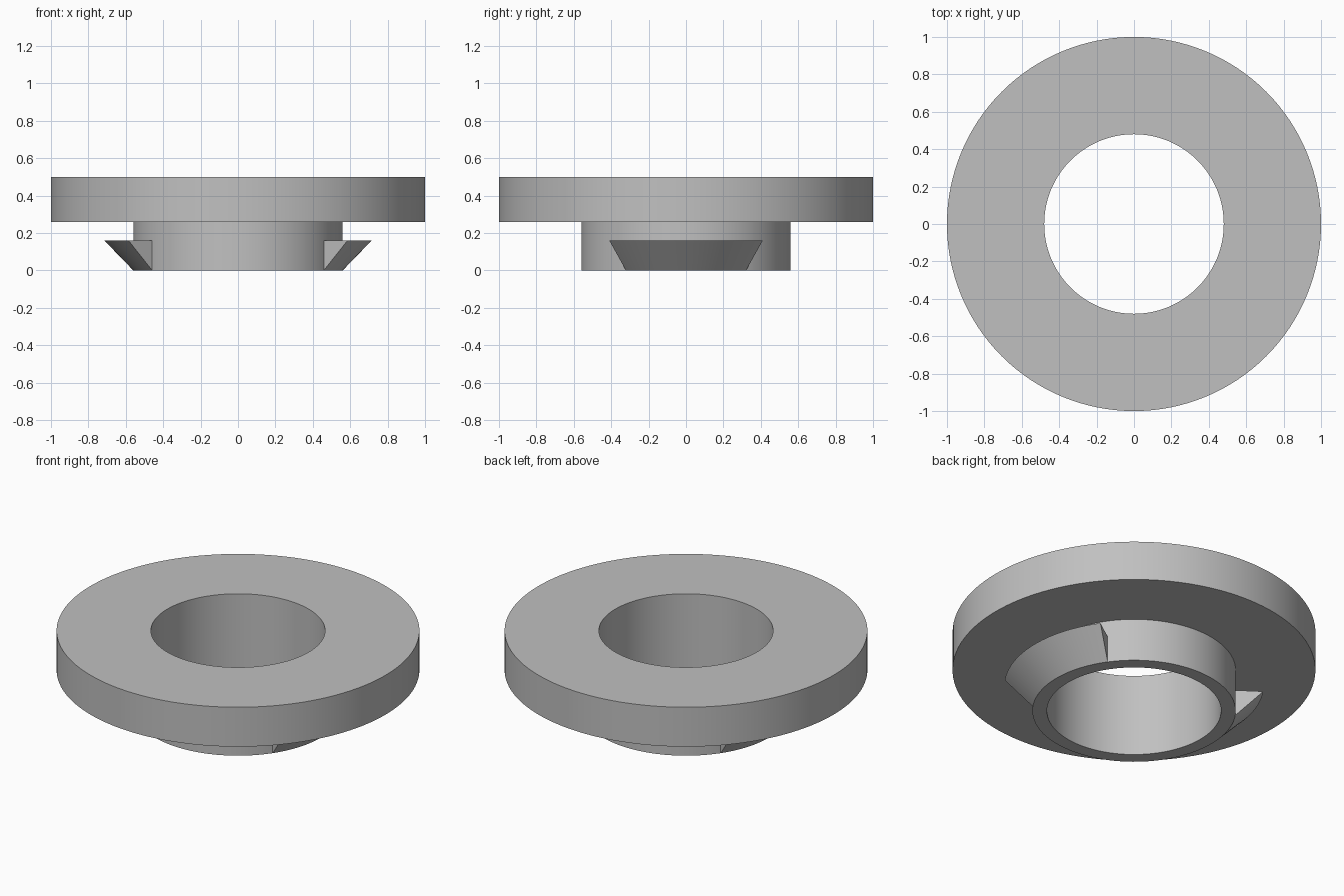
import bpy
import bmesh
from math import cos, sin, pi, radians

cube = bpy.data.objects.get("Cube")
if cube:
    bpy.data.objects.remove(cube, do_unlink=True)

grey = bpy.data.materials.new("plain grey")
grey.use_nodes = True
colour = (0.53, 0.53, 0.53, 1)
grey.diffuse_color = colour
grey.node_tree.nodes["Principled BSDF"].inputs["Base Color"].default_value = colour


def lathe(name, profile, start=0.0, sweep=2 * pi, steps=128):
    """Sweep a closed (radius, z) profile about the z axis, capping partial turns."""
    full = sweep > 2 * pi - 0.001
    bm = bmesh.new()
    rings = []
    for i in range(steps if full else steps + 1):
        a = start + sweep * i / steps
        rings.append([bm.verts.new((r * cos(a), r * sin(a), z)) for r, z in profile])
    n = len(profile)
    for i in range(steps):
        a, b = rings[i], rings[(i + 1) % len(rings)]
        for j in range(n):
            k = (j + 1) % n
            bm.faces.new((a[j], b[j], b[k], a[k]))
    if not full:
        bm.faces.new(rings[0])
        bm.faces.new(rings[-1][::-1])
    bmesh.ops.recalc_face_normals(bm, faces=bm.faces)
    mesh = bpy.data.meshes.new(name)
    bm.to_mesh(mesh)
    bm.free()
    mesh.materials.append(grey)
    ob = bpy.data.objects.new(name, mesh)
    bpy.context.collection.objects.link(ob)
    bpy.ops.object.select_all(action='DESELECT')
    ob.select_set(True)
    bpy.context.view_layer.objects.active = ob
    bpy.ops.object.shade_smooth_by_angle(angle=radians(30))
    return ob


# Wide flange and narrow collar around one through bore
bore, collar, rim = 0.48, 0.56, 1.0
lathe("flanged_collar", [(bore, 0), (collar, 0), (collar, 0.26),
                         (rim, 0.26), (rim, 0.5), (bore, 0.5)])

# Flared snap clips on the left and right of the collar
half = radians(35)
clip = [(collar, 0), (0.715, 0.16), (0.55, 0.16), (0.55, 0.01)]
for name, facing in (("left_clip", 0), ("right_clip", pi)):
    lathe(name, clip, facing - half, 2 * half, 28)
